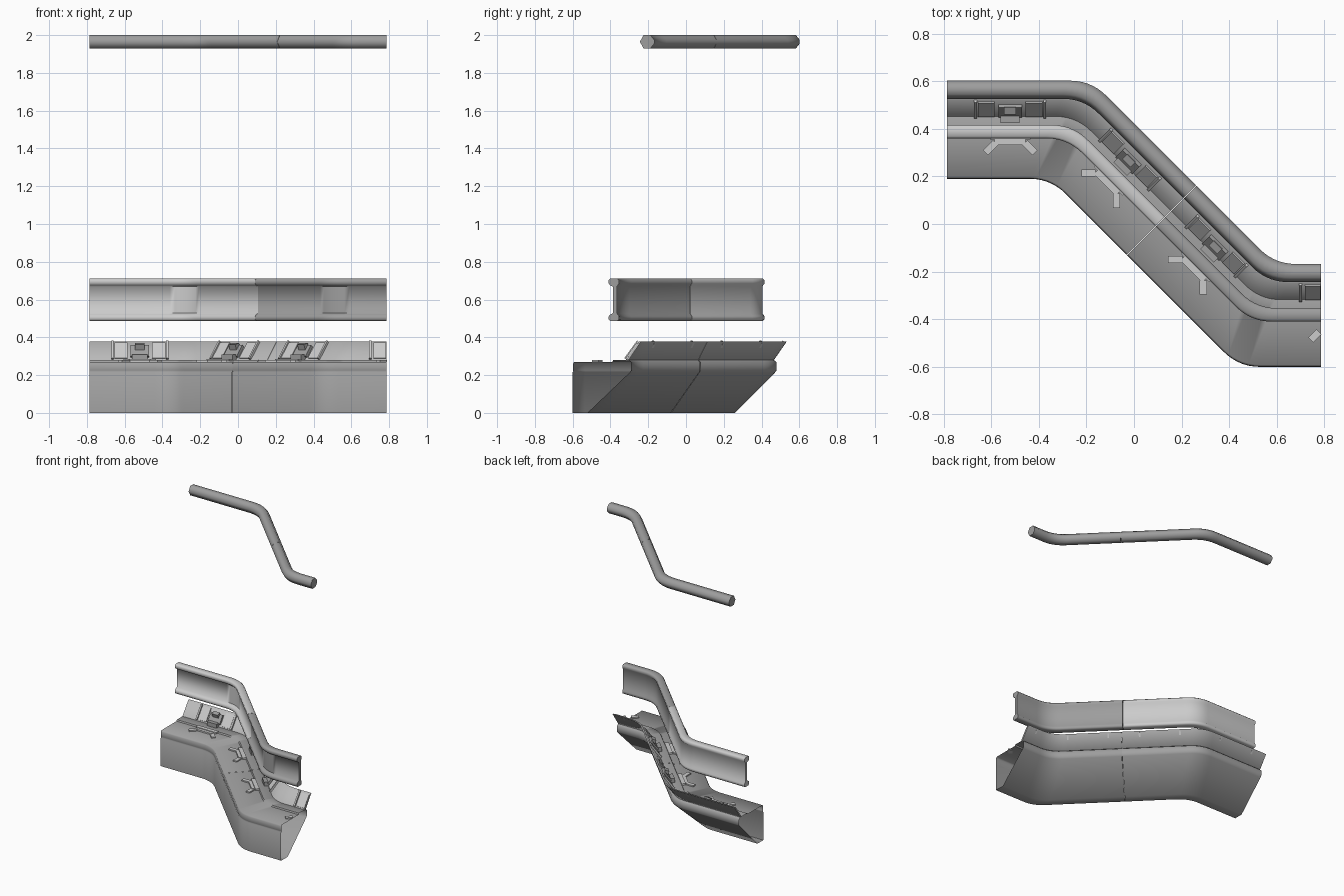
import bpy, bmesh
from math import radians, sqrt, pi
from mathutils import Vector, Matrix

if "Cube" in bpy.data.objects:
    bpy.data.objects.remove(bpy.data.objects["Cube"])

END, T, STEPS = 0.785, 0.09, 7
K = 0.41421  # mitre factor for a 45 degree turn


def grey(value):
    name = f"grey_{int(value * 100):02d}"
    mat = bpy.data.materials.get(name) or bpy.data.materials.new(name)
    mat.diffuse_color = (value, value, value, 1)
    mat.use_nodes = True
    mat.node_tree.nodes["Principled BSDF"].inputs["Base Color"].default_value = mat.diffuse_color
    return mat


def fillet(corner, d_in, d_out):
    """Rounded corner as a quadratic curve."""
    a, b = corner - d_in * T, corner + d_out * T
    return [a * (1 - t) ** 2 + corner * 2 * t * (1 - t) + b * t * t
            for t in (i / STEPS for i in range(STEPS + 1))]


def half_path(d, side):
    """Plan line at distance d behind the front edge, for one of the two modules."""
    flat, diag = Vector((1, 0)), Vector((1, -1)).normalized()
    lift = 0.02 * min(1, d / 0.17)  # right end sits slightly further back
    c1 = Vector((-0.35 + K * d, 0.19 + d))
    c2 = Vector((0.44 + K * d - lift, -0.60 + d + lift))
    seam = Vector((-0.03, -0.13)) + Vector((1, 1)) * d / sqrt(2)
    if side == 0:
        return [Vector((-END, c1.y))] + fillet(c1, flat, diag) + [seam - diag * 0.001]
    return [seam + diag * 0.001] + fillet(c2, diag, flat) + [Vector((END, c2.y))]


def finish(bm, name, shade, angle=35):
    bmesh.ops.recalc_face_normals(bm, faces=bm.faces)
    me = bpy.data.meshes.new(name)
    bm.to_mesh(me)
    bm.free()
    me.materials.append(grey(shade))
    me.polygons.foreach_set("use_smooth", [True] * len(me.polygons))
    me.set_sharp_from_angle(angle=radians(angle))
    ob = bpy.data.objects.new(name, me)
    bpy.context.collection.objects.link(ob)
    return ob


def sweep(name, profile, shades, cap=True):
    """Sweep a closed (depth, height) profile along both modules."""
    for side, label in enumerate(("left", "right")):
        bm = bmesh.new()
        rows = [[bm.verts.new((p.x, p.y, z)) for p in half_path(d, side)] for d, z in profile]
        for r, row in enumerate(rows):
            nxt = rows[(r + 1) % len(rows)]
            for i in range(len(row) - 1):
                bm.faces.new((row[i], row[i + 1], nxt[i + 1], nxt[i]))
        if cap:
            bm.faces.new([r[0] for r in rows])
            bm.faces.new([r[-1] for r in rows])
        finish(bm, f"{name}_{label}", shades[side], 62)


def box(bm, frame, loc, size, yaw=0.0, tilt=0.0):
    m = (frame @ Matrix.Translation(loc) @ Matrix.Rotation(yaw, 4, 'Z')
         @ Matrix.Rotation(tilt, 4, 'X') @ Matrix.Diagonal((*size, 1)))
    bmesh.ops.create_cube(bm, size=1, matrix=m)


# Counter base: hollow, upright front, undercut back
sweep("counter_base", [(0, 0), (0, 0.215), (0.003, 0.22), (0.001, 0.225), (0.001, 0.26),
                       (0.008, 0.27), (0.19, 0.27), (0.195, 0.28), (0.275, 0.28),
                       (0.29, 0.268), (0.29, 0.225), (0.28, 0.212), (0.07, 0)],
      (0.36, 0.34), cap=False)

# Back wing leaning outward over the counter
sweep("back_wing", [(0.262, 0.28), (0.332, 0.378), (0.343, 0.378), (0.276, 0.28)], (0.5, 0.5))

# Hanging middle panel with lips above and below
sweep("middle_panel", [(0.178, 0.487), (0.17, 0.495), (0.17, 0.51), (0.178, 0.52), (0.193, 0.528),
                       (0.193, 0.668), (0.178, 0.676), (0.17, 0.686), (0.17, 0.702), (0.178, 0.711),
                       (0.217, 0.711), (0.226, 0.702), (0.226, 0.685), (0.216, 0.672),
                       (0.216, 0.525), (0.226, 0.512), (0.226, 0.495), (0.217, 0.487)],
      (0.55, 0.34))

# Overhead rail, six-sided section
sweep("overhead_rail", [(0.336, 1.965), (0.355, 1.93), (0.392, 1.93), (0.412, 1.955),
                        (0.412, 1.975), (0.392, 2.0), (0.355, 2.0)], (0.34, 0.34))

# Work stations: frame x runs along the counter, y is depth
SLOPE = radians(54)
stations = [((-0.52, 0.19), 0), ((-0.224, 0.064), -pi / 4), ((0.14, -0.30), -pi / 4)]
for n, ((x, y), yaw) in enumerate(stations, 1):
    f = Matrix.Translation((x, y, 0)) @ Matrix.Rotation(yaw, 4, 'Z')
    bm = bmesh.new()
    for s in (-1, 1):
        box(bm, f, (s * 0.083, 0.13, 0.274), (0.06, 0.03, 0.01), -s * pi / 4)
    box(bm, f, (0, 0.155, 0.275), (0.13, 0.025, 0.012))
    box(bm, f, (0, 0.18, 0.28), (0.17, 0.03, 0.012))
    finish(bm, f"control_pads_{n}", 0.6)
    bm = bmesh.new()
    box(bm, f, (0, 0.255, 0.295), (0.08, 0.04, 0.03))
    box(bm, f, (0, 0.285, 0.325), (0.10, 0.07, 0.018), 0, SLOPE)
    box(bm, f, (0, 0.29, 0.352), (0.05, 0.03, 0.03), 0, radians(20))
    finish(bm, f"station_console_{n}", 0.35)
    bm = bmesh.new()
    for s in (-1, 1):
        box(bm, f, (s * 0.10, 0.293, 0.33), (0.07, 0.10, 0.008), 0, SLOPE)
        box(bm, f, (s * 0.145, 0.296, 0.33), (0.012, 0.115, 0.022), 0, SLOPE)
    finish(bm, f"wing_screens_{n}", 0.6)

# Right end: lone pad and a screen
f = Matrix.Translation((0.76, -0.59, 0))
bm = bmesh.new()
box(bm, f, (0, 0.12, 0.274), (0.05, 0.03, 0.01), pi / 4)
box(bm, f, (-0.01, 0.303, 0.33), (0.065, 0.10, 0.008), 0, SLOPE)
box(bm, f, (-0.06, 0.306, 0.33), (0.012, 0.115, 0.022), 0, SLOPE)
finish(bm, "right_end_fittings", 0.6)
